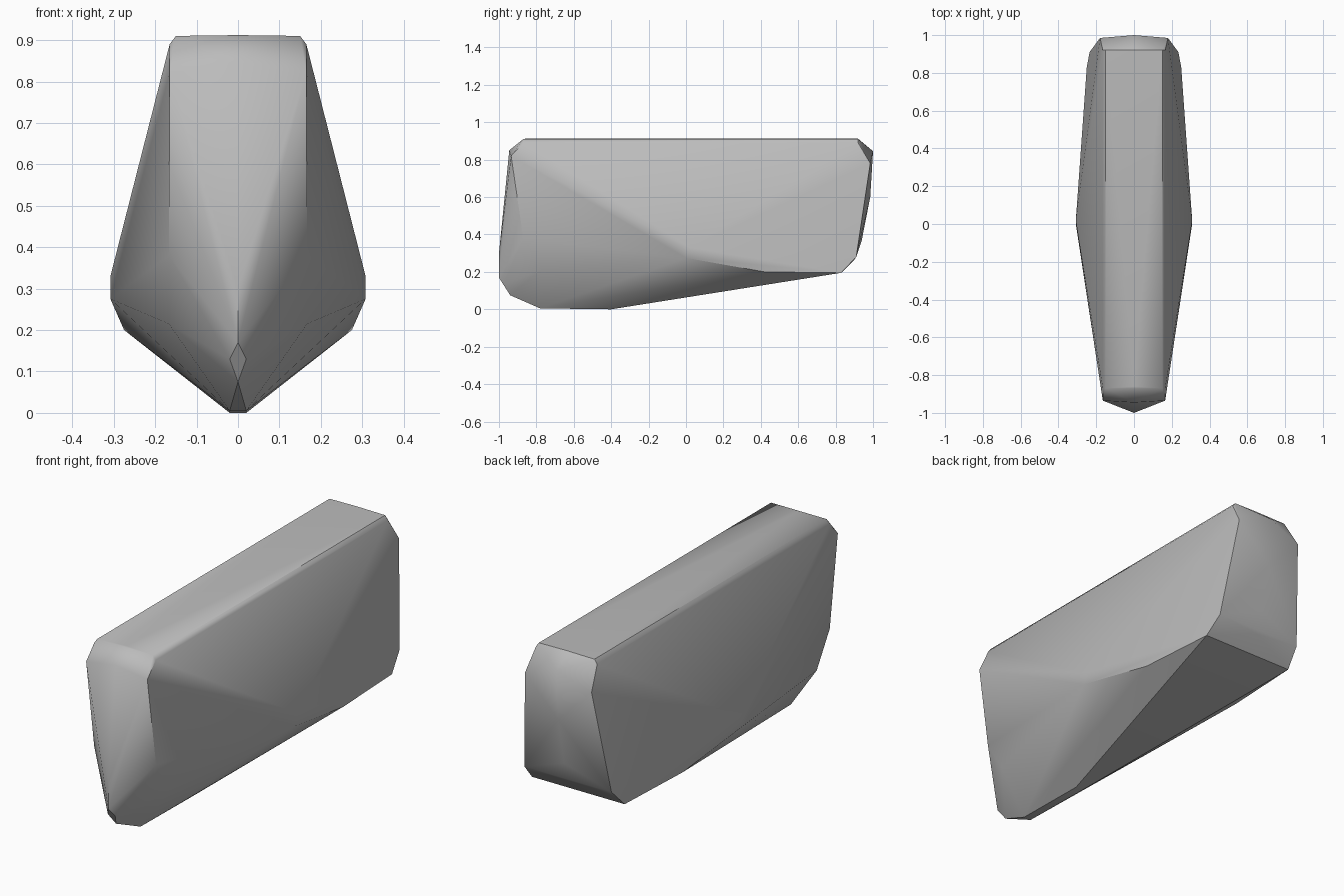
import bpy, bmesh, math

if "Cube" in bpy.data.objects:
    bpy.data.objects.remove(bpy.data.objects["Cube"], do_unlink=True)

grey = bpy.data.materials.new("plain grey")
grey.use_nodes = True
colour = (0.5, 0.5, 0.5, 1)
grey.diffuse_color = colour
grey.node_tree.nodes["Principled BSDF"].inputs["Base Color"].default_value = colour

# Corner points of the left half; the right half is mirrored
top = [(0.15, -0.87, 0.91), (0.165, -0.87, 0.89), (0.15, 0.92, 0.91), (0.165, 0.92, 0.89),
       (0, -0.86, 0.912), (0, 0.92, 0.912)]
bow = [(0.165, -0.935, 0.82), (0, -0.945, 0.85), (0.167, -0.87, 0.38), (0.167, -0.77, 0.215),
       (0, -1, 0.3), (0, -1, 0.17), (0.02, -0.975, 0.13), (0, -0.94, 0.075)]
keel = [(0.02, -0.78, 0.005), (0.02, -0.4, 0)]
widest = [(0.308, 0, 0.275), (0.308, 0.02, 0.33), (0.275, 0.42, 0.2)]
stern = [(0.25, 0.83, 0.195), (0.235, 0.91, 0.28), (0.18, 0.985, 0.78), (0, 1, 0.845),
         (0, 0.985, 0.6), (0, 0.94, 0.37), (0, 0.9, 0.265)]

# Wrap the mirrored points in one convex shell
bm = bmesh.new()
for x, y, z in top + bow + keel + widest + stern:
    for side in ((1, -1) if x else (1,)):
        bm.verts.new((x * side, y, z))
hull = bmesh.ops.convex_hull(bm, input=bm.verts)
loose = {g for g in hull["geom_interior"] + hull["geom_unused"]
         if isinstance(g, bmesh.types.BMVert)}
bmesh.ops.delete(bm, geom=list(loose), context="VERTS")
bmesh.ops.recalc_face_normals(bm, faces=bm.faces)
mesh = bpy.data.meshes.new("tapered_shell")
bm.to_mesh(mesh)
bm.free()

# Soft shading that keeps the crisp chamfers
shell = bpy.data.objects.new("tapered_shell", mesh)
mesh.materials.append(grey)
bpy.context.collection.objects.link(shell)
bpy.ops.object.select_all(action="DESELECT")
shell.select_set(True)
bpy.context.view_layer.objects.active = shell
bpy.ops.object.shade_smooth_by_angle(angle=math.radians(35))
